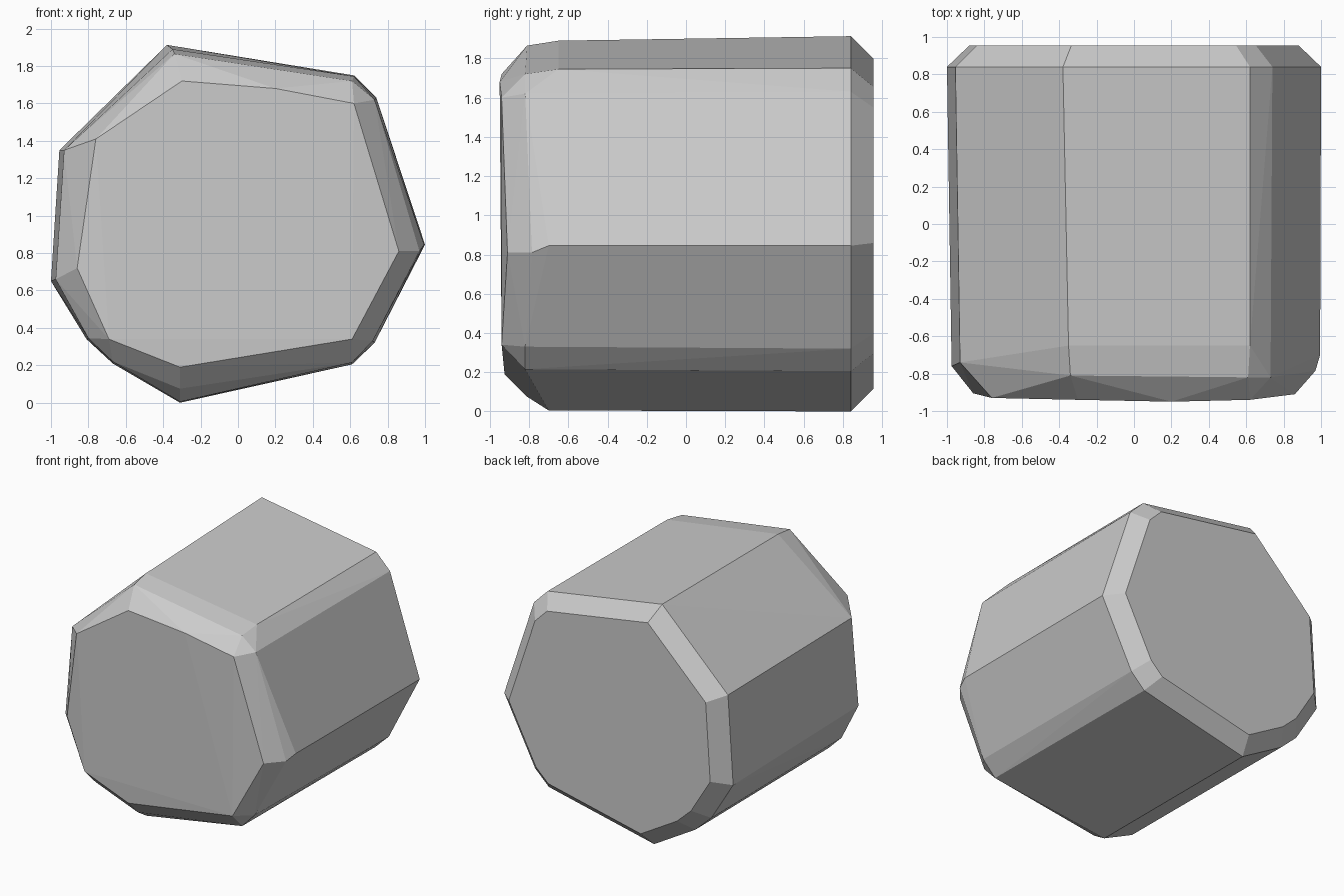
import bpy, bmesh, math

# Back rim outline (x, z), constant at y = 0.84
outline = [(-0.38, 1.913), (0.62, 1.75), (0.74, 1.63), (1.0, 0.845), (0.73, 0.32),
           (0.61, 0.205), (-0.31, 0.0), (-0.67, 0.21), (-0.81, 0.34), (-1.0, 0.65),
           (-0.955, 1.35)]
BACK_Y, RIM_Y, MID_Z = 0.955, 0.84, 0.96

# Worn shoulder where the long faces end near the front
shoulder = [(-0.35, -0.65, 1.89), (0.62, -0.65, 1.745), (0.995, -0.70, 0.845),
            (-0.31, -0.70, 0.005)]
# Front bevel, outer ring
front_rim = [(-0.34, -0.81, 1.865), (0.61, -0.82, 1.72), (0.73, -0.82, 1.62),
             (0.97, -0.785, 0.81), (0.72, -0.82, 0.33), (0.61, -0.82, 0.215),
             (-0.31, -0.81, 0.075), (-0.67, -0.82, 0.22), (-0.80, -0.80, 0.345),
             (-0.975, -0.76, 0.66), (-0.93, -0.74, 1.35)]
# Front face
front_cap = [(-0.30, -0.94, 1.72), (0.20, -0.95, 1.68), (0.62, -0.94, 1.60),
             (0.86, -0.91, 0.81), (0.61, -0.94, 0.34), (-0.31, -0.925, 0.19),
             (-0.69, -0.93, 0.34), (-0.86, -0.905, 0.72), (-0.76, -0.93, 1.41)]

# Back rim, plus the back face inset from it by a chamfer
points = [(x, RIM_Y, z) for x, z in outline]
points += [(x * 0.88, BACK_Y, MID_Z + (z - MID_Z) * 0.88) for x, z in outline]
points += shoulder + front_rim + front_cap

# Faceted stone: convex skin around the rings
bm = bmesh.new()
for p in points:
    bm.verts.new(p)
res = bmesh.ops.convex_hull(bm, input=bm.verts[:])
loose = [v for v in bm.verts if not v.link_faces]
bmesh.ops.delete(bm, geom=loose, context='VERTS')
bmesh.ops.dissolve_limit(bm, angle_limit=math.radians(1), verts=bm.verts[:], edges=bm.edges[:])
bmesh.ops.recalc_face_normals(bm, faces=bm.faces[:])

mesh = bpy.data.meshes.new("stone_block")
bm.to_mesh(mesh)
bm.free()
stone = bpy.data.objects.new("stone_block", mesh)
bpy.context.collection.objects.link(stone)
